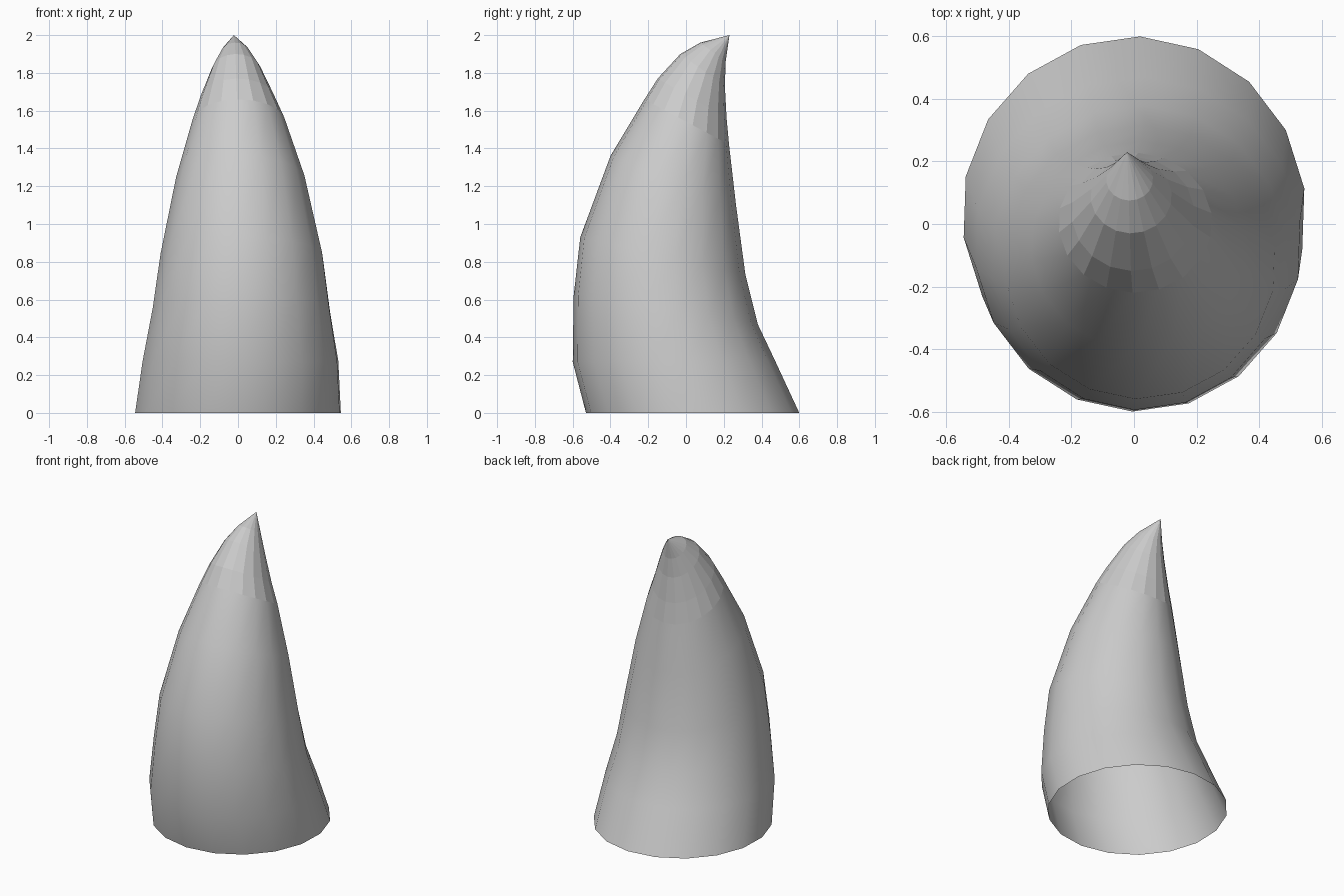
import bpy, bmesh, math

if "Cube" in bpy.data.objects:
    bpy.data.objects.remove(bpy.data.objects["Cube"])

SIDES = 18
FLAT_FROM = 5  # tip bands from this ring upward are faceted

# Tilted oval rings: (centre x, half width, y front, z front, y back, z back)
rings = [
    (0.000, 0.550, -0.530, 0.00, 0.600, 0.00),
    (0.013, 0.523, -0.600, 0.27, 0.470, 0.28),
    (0.018, 0.474, -0.595, 0.62, 0.380, 0.47),
    (0.020, 0.434, -0.560, 0.93, 0.315, 0.73),
    (0.014, 0.345, -0.400, 1.36, 0.265, 1.10),
    (0.004, 0.246, -0.220, 1.66, 0.228, 1.42),
    (-0.003, 0.196, -0.150, 1.77, 0.215, 1.56),
    (-0.009, 0.130, -0.030, 1.90, 0.206, 1.73),
    (-0.014, 0.075, 0.075, 1.96, 0.210, 1.86),
]
tip_point = (-0.022, 0.23, 2.0)

# Curved horn, open at the base
bm = bmesh.new()
loops = []
for cx, rx, y0, z0, y1, z1 in rings:
    loop = []
    for k in range(SIDES):
        a = math.radians(8 + 360 * k / SIDES)
        t = (1 + math.sin(a)) / 2
        loop.append(bm.verts.new((cx + rx * math.cos(a), y0 + (y1 - y0) * t, z0 + (z1 - z0) * t)))
    loops.append(loop)

for i in range(len(loops) - 1):
    lo, hi = loops[i], loops[i + 1]
    for k in range(SIDES):
        n = (k + 1) % SIDES
        face = bm.faces.new((lo[k], lo[n], hi[n], hi[k]))
        face.smooth = i < FLAT_FROM

# Pointed tip
tip = bm.verts.new(tip_point)
for k in range(SIDES):
    bm.faces.new((loops[-1][k], loops[-1][(k + 1) % SIDES], tip))

mesh = bpy.data.meshes.new("horn")
bm.to_mesh(mesh)
bm.free()
bpy.context.collection.objects.link(bpy.data.objects.new("horn", mesh))
